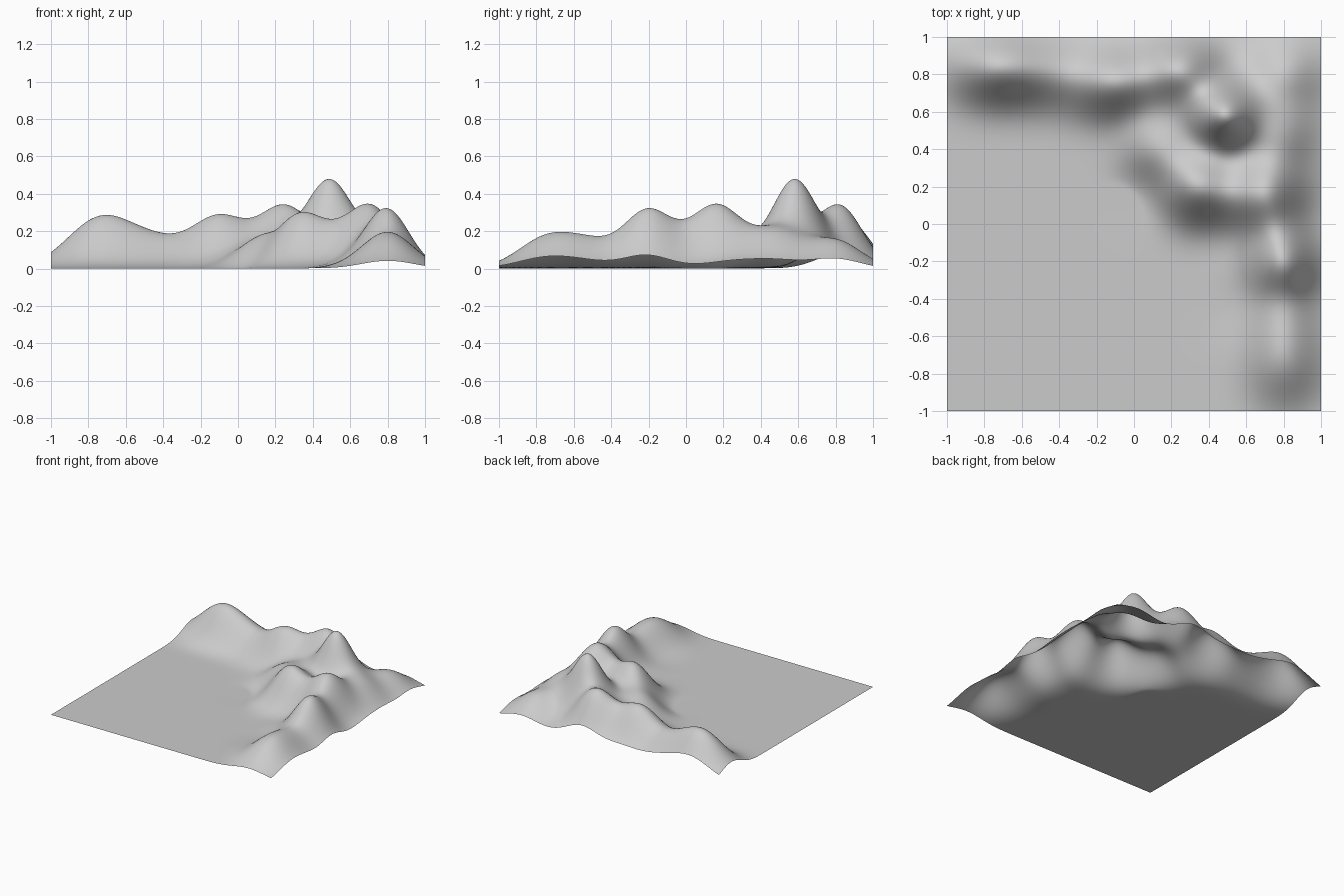
import bpy, bmesh
from math import exp, sqrt

# Height controls: x, y, height, spread in x, spread in y
controls = [
    # back ridge
    (-0.73, 0.84, 0.285, 0.18, 0.13), (-0.42, 0.81, 0.195, 0.15, 0.13),
    (-0.10, 0.76, 0.292, 0.15, 0.13), (0.25, 0.83, 0.34, 0.14, 0.12),
    # main summit and the slopes around it
    (0.49, 0.58, 0.48, 0.12, 0.12), (0.80, 0.80, 0.16, 0.14, 0.14),
    (0.78, 0.48, 0.22, 0.13, 0.13), (0.45, 0.37, 0.21, 0.12, 0.12),
    (0.25, 0.60, 0.22, 0.12, 0.12),
    # diagonal inner ridge
    (0.33, 0.20, 0.30, 0.13, 0.13), (0.12, 0.40, 0.18, 0.13, 0.13),
    (0.52, 0.14, 0.26, 0.12, 0.12), (0.71, 0.17, 0.345, 0.13, 0.14),
    # right ridge
    (0.80, -0.22, 0.32, 0.12, 0.12), (0.77, -0.06, 0.27, 0.12, 0.12),
    (0.80, -0.48, 0.175, 0.13, 0.13), (0.80, -0.73, 0.19, 0.14, 0.16),
    # foot of the slopes and the outer edge
    (0.05, 0.20, 0.03, 0.12, 0.12), (0.30, -0.06, 0.04, 0.12, 0.12),
    (0.55, -0.24, 0.06, 0.12, 0.12), (0.52, -0.65, 0.03, 0.12, 0.12),
    (1.00, 0.30, 0.05, 0.12, 0.12), (1.00, 0.00, 0.03, 0.12, 0.12),
    (1.00, -0.45, 0.045, 0.12, 0.12), (1.00, 1.00, 0.015, 0.12, 0.12),
]


def bump(c, x, y):
    return exp(-((x - c[0]) / c[3]) ** 2 / 2 - ((y - c[1]) / c[4]) ** 2 / 2)


# Solve the strength of every bump so the summed surface meets the heights
weights = [c[2] * 0.6 for c in controls]
matrix = [[bump(c, p[0], p[1]) for c in controls] for p in controls]
for _ in range(300):
    for i, p in enumerate(controls):
        error = p[2] - sum(w * m for w, m in zip(weights, matrix[i]))
        weights[i] += 0.7 * error


def height(x, y):
    h = sum(w * bump(c, x, y) for w, c in zip(weights, controls))
    return (h + sqrt(h * h + 0.004 ** 2)) / 2   # soft floor at the plain


# Terrain sheet
bm = bmesh.new()
bmesh.ops.create_grid(bm, x_segments=150, y_segments=150, size=1)
for v in bm.verts:
    v.co.z = height(v.co.x, v.co.y)
low = min(v.co.z for v in bm.verts)
for v in bm.verts:
    v.co.z -= low
for f in bm.faces:
    f.smooth = True
mesh = bpy.data.meshes.new("mountain_terrain")
bm.to_mesh(mesh)
bm.free()
terrain = bpy.data.objects.new("mountain_terrain", mesh)
bpy.context.collection.objects.link(terrain)
